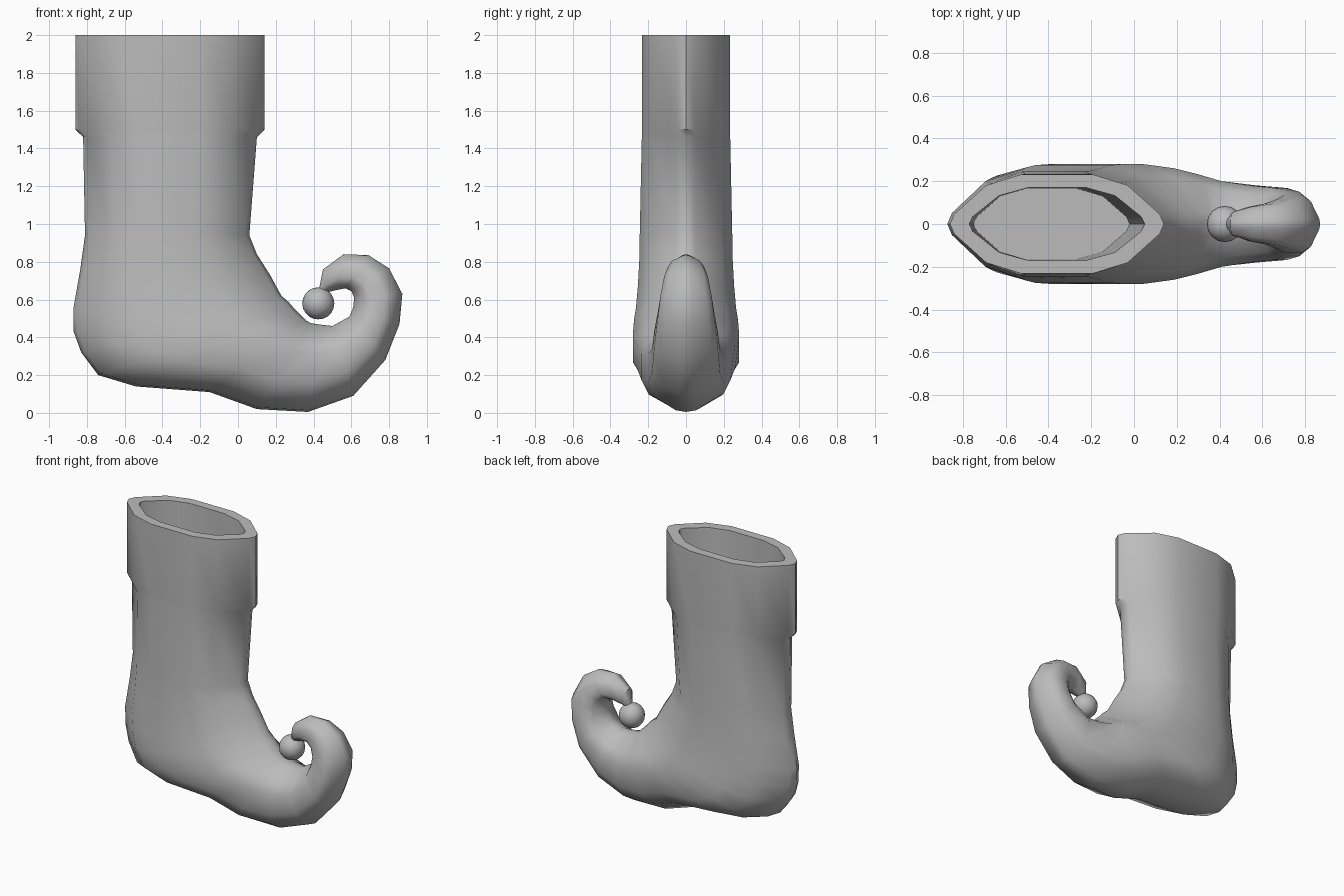
import bpy, bmesh, math
from mathutils import Vector

cube = bpy.data.objects.get("Cube")
if cube:
    bpy.data.objects.remove(cube)

grey = bpy.data.materials.new("plain grey")
grey.use_nodes = True
colour = (0.5, 0.5, 0.5, 1)
grey.diffuse_color = colour
grey.node_tree.nodes["Principled BSDF"].inputs["Base Color"].default_value = colour

# Half cross-section: position along the ring's long axis, share of its half-width
HALF = [(0.96, 0.2), (0.66, 0.78), (0.33, 1), (-0.33, 1), (-0.66, 0.78), (-0.96, 0.2)]
SECTION = [(1, 0)] + HALF + [(-1, 0)] + [(t, -s) for t, s in reversed(HALF)]


def add_ring(bm, instep, sole, width, fullness=1.0):
    """One cross-section between an instep point and a heel or sole point (x, z)."""
    a, b = Vector(instep), Vector(sole)
    mid, arm = (a + b) / 2, (a - b) / 2
    ring = []
    for t, s in SECTION:
        p = mid + arm * t
        share = abs(s) ** (fullness if t < 0 else 1)
        ring.append(bm.verts.new((p.x, math.copysign(share * width, s), p.y)))
    return ring


def bridge(bm, r0, r1):
    n = len(r0)
    for i in range(n):
        j = (i + 1) % n
        bm.faces.new((r0[i], r0[j], r1[j], r1[i]))


def finish(obj, angle):
    obj.data.materials.append(grey)
    bpy.ops.object.select_all(action="DESELECT")
    obj.select_set(True)
    bpy.context.view_layer.objects.active = obj
    bpy.ops.object.shade_smooth_by_angle(angle=math.radians(angle))


# Cavity floor, inner wall, rim, cuff, leg, heel, sole and curled toe
RINGS = [
    ((-0.02, 0.95), (-0.75, 0.95), 0.165),
    ((0.05, 2.0), (-0.77, 2.0), 0.17),
    ((0.14, 2.0), (-0.86, 2.0), 0.232),
    ((0.14, 1.5), (-0.86, 1.5), 0.232),
    ((0.10, 1.46), (-0.82, 1.46), 0.234),
    ((0.06, 0.94), (-0.81, 0.94), 0.245),
    ((0.10, 0.84), (-0.835, 0.76), 0.247),
    ((0.17, 0.73), (-0.872, 0.55), 0.255),
    ((0.23, 0.62), (-0.87, 0.43), 0.265),
    ((0.27, 0.585), (-0.83, 0.32), 0.275, 0.8),
    ((0.30, 0.55), (-0.74, 0.20), 0.28, 0.6),
    ((0.335, 0.515), (-0.54, 0.14), 0.28, 0.6),
    ((0.36, 0.49), (-0.15, 0.11), 0.26, 0.6),
    ((0.385, 0.475), (0.10, 0.02), 0.235, 0.7),
    ((0.43, 0.468), (0.37, 0.005), 0.2, 0.8),
    ((0.50, 0.46), (0.61, 0.09), 0.18),
    ((0.59, 0.51), (0.78, 0.28), 0.168),
    ((0.61, 0.56), (0.855, 0.47), 0.15),
    ((0.615, 0.61), (0.87, 0.63), 0.135),
    ((0.60, 0.645), (0.80, 0.765), 0.115),
    ((0.57, 0.66), (0.69, 0.835), 0.095),
    ((0.52, 0.65), (0.56, 0.84), 0.08),
    ((0.48, 0.64), (0.45, 0.76), 0.055),
    ((0.46, 0.635), (0.43, 0.66), 0.025),
]
bm = bmesh.new()
rings = [add_ring(bm, *r) for r in RINGS]
for r0, r1 in zip(rings, rings[1:]):
    bridge(bm, r0, r1)
bm.faces.new(rings[0])
bm.faces.new(rings[-1])
bmesh.ops.recalc_face_normals(bm, faces=bm.faces)
mesh = bpy.data.meshes.new("boot")
bm.to_mesh(mesh)
bm.free()
boot = bpy.data.objects.new("boot", mesh)
bpy.context.collection.objects.link(boot)
finish(boot, 40)

# Round bell hanging from the toe tip
bpy.ops.mesh.primitive_uv_sphere_add(segments=16, ring_count=10, radius=0.085,
                                     location=(0.425, 0, 0.58))
bell = bpy.context.object
bell.name = "toe_bell"
finish(bell, 60)
